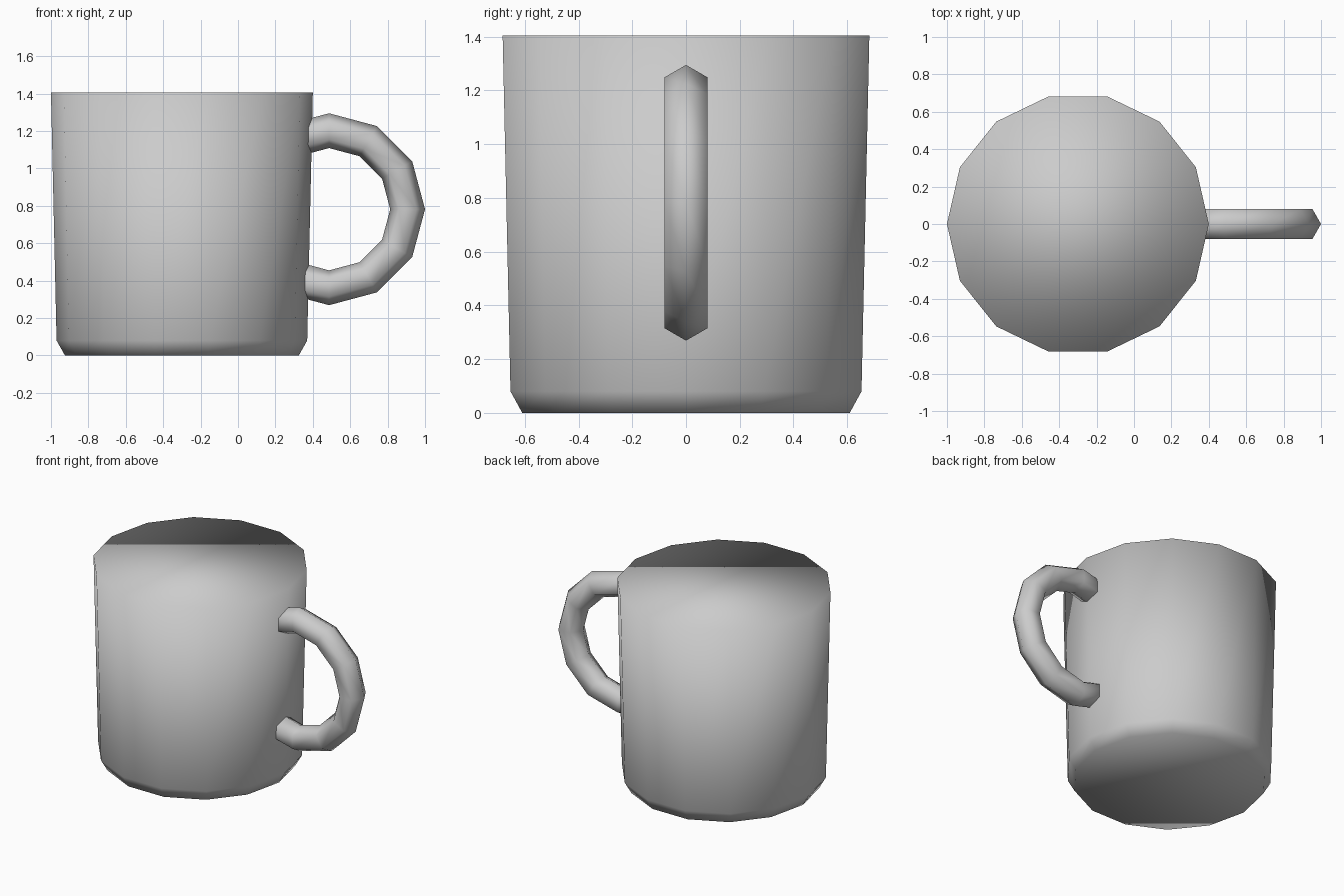
import bpy
from math import sin, cos, pi, radians

if "Cube" in bpy.data.objects:
    bpy.data.objects.remove(bpy.data.objects["Cube"])


def loft(name, rings):
    """Skin a list of equal vertex rings, cap both ends, shade smooth."""
    n = len(rings[0])
    verts = [p for ring in rings for p in ring]
    faces = [list(range(n))[::-1],
             [len(verts) - n + i for i in range(n)]]
    for k in range(len(rings) - 1):
        for i in range(n):
            j = (i + 1) % n
            faces.append((k * n + i, k * n + j, (k + 1) * n + j, (k + 1) * n + i))
    mesh = bpy.data.meshes.new(name)
    mesh.from_pydata(verts, [], faces)
    mesh.polygons.foreach_set("use_smooth", [True] * len(faces))
    mesh.update()
    obj = bpy.data.objects.new(name, mesh)
    bpy.context.collection.objects.link(obj)
    return obj


# Mug body: 14-sided closed tapered cylinder with a chamfered foot
SIDES, BODY_X = 14, -0.3
profile = [(0.625, 0.0), (0.67, 0.08), (0.70, 1.405)]
loft("mug_body", [[(BODY_X + r * cos(2 * pi * i / SIDES),
                    r * sin(2 * pi * i / SIDES), z) for i in range(SIDES)]
                  for r, z in profile])

# Handle: hexagonal tube along an arc, ends buried in the body
CX, CZ, MAJOR, MINOR = 0.487, 0.782, 0.42, 0.093
rings = []
for step in range(-4, 5):
    a = radians(30 * step)
    ring = []
    for i in range(6):
        b = 2 * pi * i / 6
        d = MAJOR + MINOR * cos(b)
        ring.append((CX + d * cos(a), -MINOR * sin(b), CZ + d * sin(a)))
    rings.append(ring)
loft("handle", rings)
